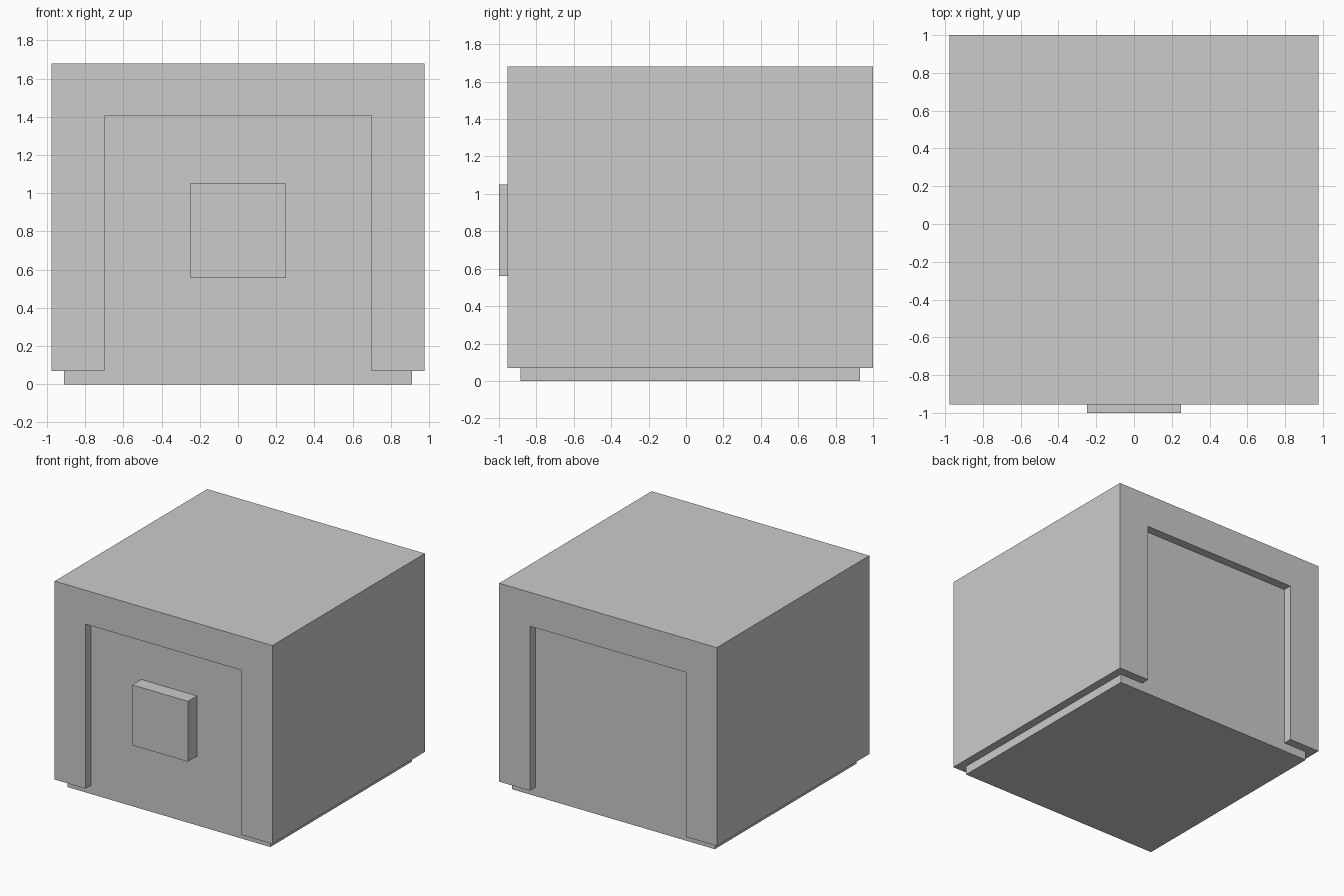
import bpy
import bmesh
from mathutils import Vector

if "Cube" in bpy.data.objects:
    bpy.data.objects.remove(bpy.data.objects["Cube"], do_unlink=True)

# One plain grey for every part
grey = bpy.data.materials.new("plain grey")
grey.use_nodes = True
colour = (0.6, 0.6, 0.6, 1)
grey.diffuse_color = colour
grey.node_tree.nodes["Principled BSDF"].inputs["Base Color"].default_value = colour


def extrude_profile(name, profile, front, back):
    """Extrude an x-z outline along y, from front to back."""
    bm = bmesh.new()
    face = bm.faces.new([bm.verts.new((x, front, z)) for x, z in profile])
    grown = bmesh.ops.extrude_face_region(bm, geom=[face])["geom"]
    verts = [v for v in grown if isinstance(v, bmesh.types.BMVert)]
    bmesh.ops.translate(bm, verts=verts, vec=Vector((0, back - front, 0)))
    bmesh.ops.recalc_face_normals(bm, faces=bm.faces)
    mesh = bpy.data.meshes.new(name)
    bm.to_mesh(mesh)
    bm.free()
    mesh.materials.append(grey)
    obj = bpy.data.objects.new(name, mesh)
    bpy.context.collection.objects.link(obj)
    return obj


def mirrored(half):
    """Complete an outline from its +x half."""
    return half + [(-x, z) for x, z in reversed(half)]


# Inner block, exposed in the front and back openings and at the base
extrude_profile("inner_block", mirrored([(0.91, 0), (0.91, 1.61)]), -0.885, 0.93)

# Outer cover: an arch open at the front and back
arch = [(0.70, 1.405), (0.70, 0.07), (0.977, 0.07), (0.977, 1.68)]
extrude_profile("outer_cover", mirrored(arch), -0.955, 1.0)

# Raised square on the front
extrude_profile("front_plate", mirrored([(0.25, 0.56), (0.25, 1.05)]), -1.0, -0.885)
